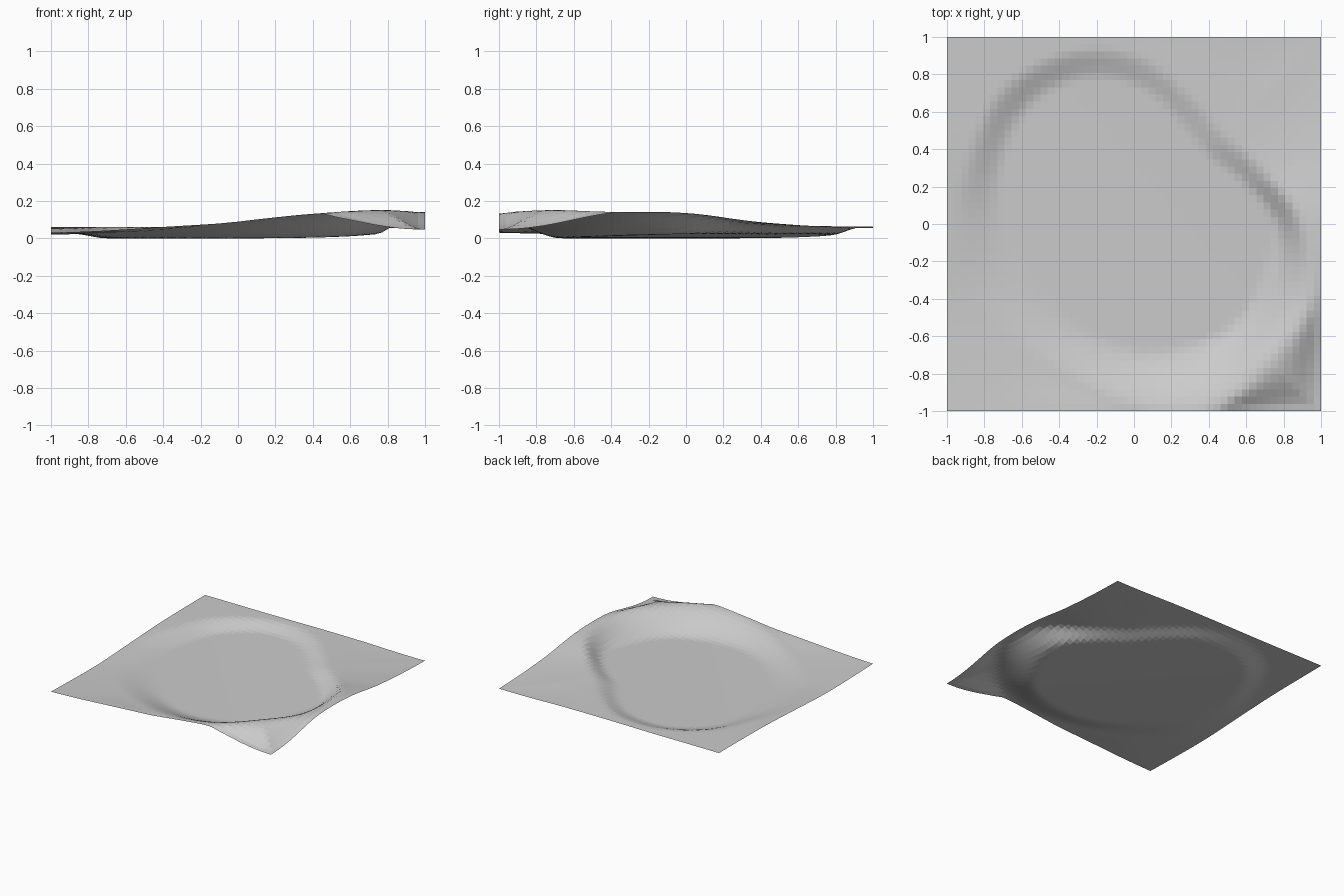
import bpy, bmesh, math

if "Cube" in bpy.data.objects:
    bpy.data.objects.remove(bpy.data.objects["Cube"])

# Crater outline every 22.5 degrees counter-clockwise from +x:
# (foot radius, crest radius, crest height, height at the square border)
RIM = [
    (.73, .92, .140, .140), (.60, .77, .092, .090), (.52, .70, .075, .060), (.59, .77, .070, .067),
    (.73, .92, .068, .068), (.82, 1.0, .065, .065), (.82, 1.02, .065, .065), (.75, .97, .060, .060),
    (.68, .97, .042, .042), (.62, .95, .028, .025), (.60, .90, .035, .035), (.62, .90, .056, .065),
    (.66, .98, .095, .092), (.69, 1.07, .137, .132), (.74, 1.04, .156, .052), (.73, 1.03, .147, .138),
]
CELLS = 52


def smooth(t):
    t = min(max(t, 0.0), 1.0)
    return t * t * (3 - 2 * t)


def rim_at(angle):
    """Smooth periodic interpolation of the rim table."""
    n = len(RIM)
    f = (angle / (2 * math.pi) * n) % n
    i = int(f)
    t = f - i
    a, b, c, d = (RIM[(i + k) % n] for k in (-1, 0, 1, 2))
    return [q + 0.5 * t * (r - p + t * (2 * p - 5 * q + 4 * r - s + t * (3 * (q - r) + s - p)))
            for p, q, r, s in zip(a, b, c, d)]


def height(x, y):
    r = math.hypot(x, y)
    foot, crest, z_crest, z_edge = rim_at(math.atan2(y, x))
    border = r / max(abs(x), abs(y), 1e-6)
    # gently tilted floor, levelling off towards the low side
    tilt = 0.010 + 0.025 * x + 0.022 * y
    floor = 0.004 + 0.5 * (tilt - 0.004 + math.hypot(tilt - 0.004, 0.006))
    # outer ground runs from the crest to the border
    outer = z_crest + (z_edge - z_crest) * smooth((r - crest) / max(border - crest, 0.06))
    return floor + (outer - floor) * smooth((r - foot) / (crest - foot))


# crater terrain sheet
bm = bmesh.new()
bmesh.ops.create_grid(bm, x_segments=CELLS, y_segments=CELLS, size=1.0)
for v in bm.verts:
    v.co.z = height(v.co.x, v.co.y)
low = min(v.co.z for v in bm.verts)
for v in bm.verts:
    v.co.z -= low
mesh = bpy.data.meshes.new("crater_terrain")
bm.to_mesh(mesh)
bm.free()

grey = bpy.data.materials.new("ground_grey")
grey.diffuse_color = (0.6, 0.6, 0.6, 1)
grey.use_nodes = True
grey.node_tree.nodes["Principled BSDF"].inputs["Base Color"].default_value = grey.diffuse_color
mesh.materials.append(grey)
terrain = bpy.data.objects.new("crater_terrain", mesh)
bpy.context.collection.objects.link(terrain)
